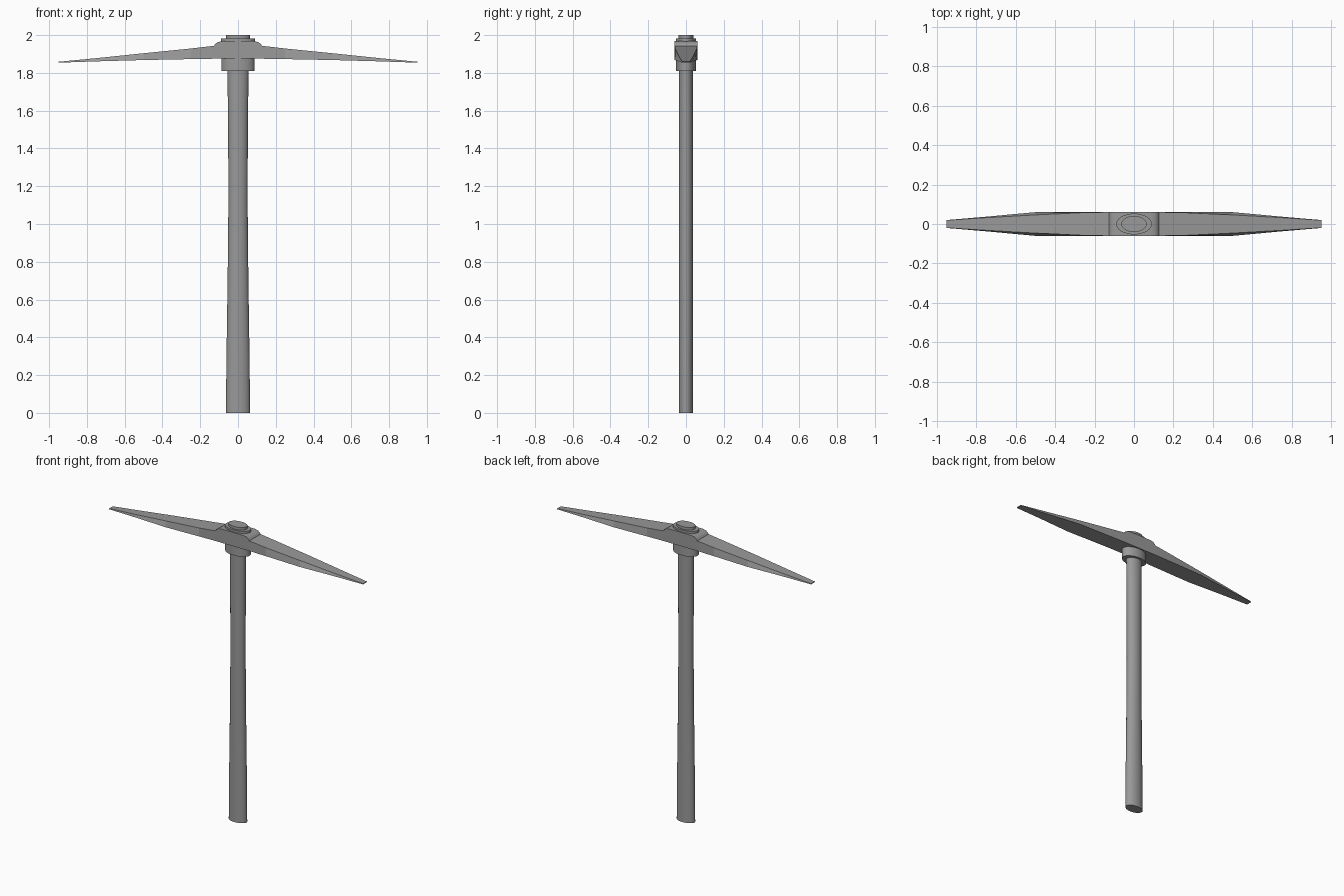
import bpy
import bmesh
import math

cube = bpy.data.objects.get("Cube")
if cube:
    bpy.data.objects.remove(cube, do_unlink=True)

grey = bpy.data.materials.new("plain_grey")
grey.use_nodes = True
colour = (0.32, 0.32, 0.32, 1)
grey.diffuse_color = colour
grey.node_tree.nodes["Principled BSDF"].inputs["Base Color"].default_value = colour


def skin(name, rings, smooth=False):
    """Join equal-sized rings of points into a capped solid."""
    bm = bmesh.new()
    loops = [[bm.verts.new(p) for p in ring] for ring in rings]
    n = len(loops[0])
    for a, b in zip(loops, loops[1:]):
        for i in range(n):
            j = (i + 1) % n
            bm.faces.new((a[i], a[j], b[j], b[i]))
    bm.faces.new(loops[0])
    bm.faces.new(loops[-1])
    bmesh.ops.recalc_face_normals(bm, faces=bm.faces)
    mesh = bpy.data.meshes.new(name)
    bm.to_mesh(mesh)
    bm.free()
    mesh.materials.append(grey)
    obj = bpy.data.objects.new(name, mesh)
    bpy.context.collection.objects.link(obj)
    if smooth:
        bpy.ops.object.select_all(action="DESELECT")
        obj.select_set(True)
        bpy.context.view_layer.objects.active = obj
        bpy.ops.object.shade_smooth_by_angle(angle=math.radians(35))
    return obj


def ellipse(rx, ry, z, sides=32):
    angles = [2 * math.pi * i / sides for i in range(sides)]
    return [(rx * math.cos(a), ry * math.sin(a), z) for a in angles]


def oval_part(name, profile):
    return skin(name, [ellipse(*p) for p in profile], smooth=True)


# Oval handle, flaring slightly towards the foot
oval_part("handle", [(0.064, 0.038, 0), (0.061, 0.038, 0.3), (0.055, 0.038, 0.7),
                     (0.051, 0.038, 1.1), (0.052, 0.038, 1.5), (0.056, 0.038, 1.81),
                     (0.064, 0.041, 1.97), (0.064, 0.041, 2.0)])

# Collars below and above the head
oval_part("lower_collar", [(0.088, 0.053, 1.81), (0.088, 0.053, 1.89)])
oval_part("upper_collar", [(0.09, 0.053, 1.95), (0.09, 0.053, 1.982)])

# Double-ended head: x, bottom z, top z, bottom half width, top half width
half = [(0.0, 1.875, 1.945, 0.06, 0.06), (0.13, 1.875, 1.943, 0.06, 0.06),
        (0.25, 1.873, 1.929, 0.06, 0.058), (0.5, 1.868, 1.904, 0.06, 0.046),
        (0.75, 1.861, 1.878, 0.037, 0.032), (0.95, 1.854, 1.859, 0.02, 0.019)]
sections = [(-s[0], *s[1:]) for s in reversed(half[1:])] + half
skin("pick_head", [[(x, -wb, lo), (x, wb, lo), (x, wt, hi), (x, -wt, hi)]
                   for x, lo, hi, wb, wt in sections])

# Rounded block over the eye of the head
side = [(0.13, 1.935), (0.122, 1.953), (0.107, 1.963), (0.085, 1.968)]
outline = side + [(-x, z) for x, z in reversed(side)]
skin("eye_block", [[(x, y, z) for x, z in outline] for y in (-0.06, 0.06)], smooth=True)
